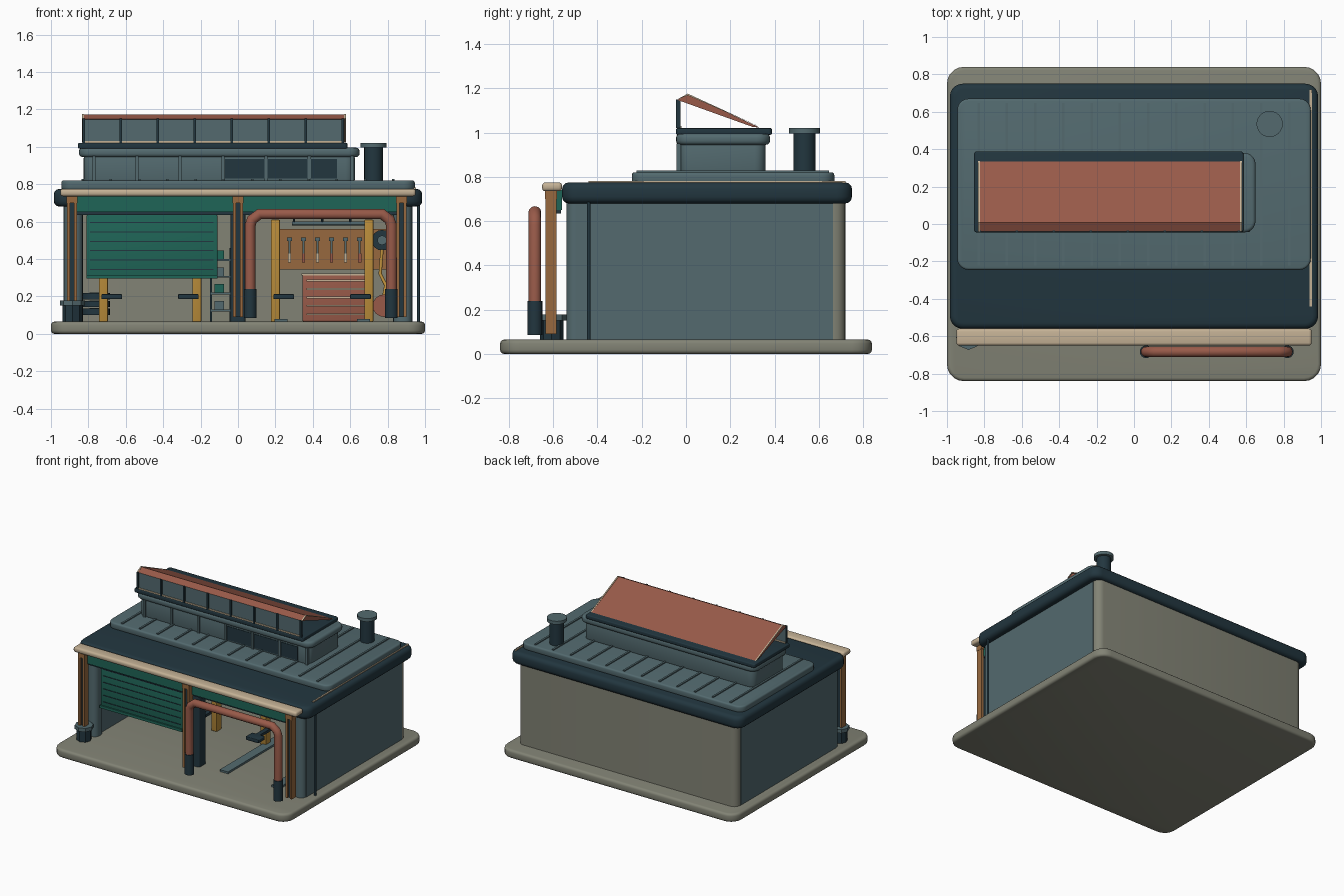
import bpy
import bmesh
import math
from mathutils import Vector, Matrix

start_cube = bpy.data.objects.get("Cube")
if start_cube:
    bpy.data.objects.remove(start_cube, do_unlink=True)


def material(name, code):
    def linear(v):
        return v / 12.92 if v <= 0.04045 else ((v + 0.055) / 1.055) ** 2.4
    rgb = [linear(v / 255) for v in bytes.fromhex(code)]
    mat = bpy.data.materials.new(name)
    mat.use_nodes = True
    mat.diffuse_color = (*rgb, 1)
    shader = mat.node_tree.nodes["Principled BSDF"]
    shader.inputs["Base Color"].default_value = (*rgb, 1)
    shader.inputs["Roughness"].default_value = 0.8
    return mat


slate = material("slate blue", "536a6f")
dark = material("dark blue", "22363f")
concrete = material("warm concrete", "828375")
red = material("brick red", "985a49")
green = material("workshop green", "1f6557")
cream = material("cream trim", "c4b195")
wood = material("wood brown", "97693f")
yellow = material("lift yellow", "b98c3a")


def finish(name, bm, mat):
    bmesh.ops.recalc_face_normals(bm, faces=bm.faces)
    mesh = bpy.data.meshes.new(name)
    bm.to_mesh(mesh)
    bm.free()
    mesh.materials.append(mat)
    mesh.shade_smooth()
    mesh.set_sharp_from_angle(angle=math.radians(35))
    obj = bpy.data.objects.new(name, mesh)
    bpy.context.collection.objects.link(obj)
    return obj


def box(name, mat, xs, ys, zs, corner=0, edge=0):
    """Box from ranges, with rounded upright corners and softened rims."""
    bm = bmesh.new()
    bmesh.ops.create_cube(bm, size=1)
    for v in bm.verts:
        v.co = [r[0] if c < 0 else r[1] for c, r in zip(v.co, (xs, ys, zs))]
    if corner:
        upright = [e for e in bm.edges if abs(e.verts[0].co.z - e.verts[1].co.z) > 1e-4]
        bmesh.ops.bevel(bm, geom=upright, offset=corner, segments=5, profile=0.5, affect='EDGES')
    if edge:
        bm.normal_update()
        rims = [e for e in bm.edges if e.calc_face_angle(0) > 1]
        bmesh.ops.bevel(bm, geom=rims, offset=edge, segments=3, profile=0.5, affect='EDGES')
    return finish(name, bm, mat)


def bar(name, mat, x, width, y, depth, zs, edge=0):
    """Upright or flat bar centred on x and y."""
    return box(name, mat, (x - width / 2, x + width / 2), (y - depth / 2, y + depth / 2), zs, 0, edge)


def rod(name, mat, a, b, radius, sides=16):
    a, b = Vector(a), Vector(b)
    turn = (b - a).to_track_quat('Z', 'Y').to_matrix().to_4x4()
    bm = bmesh.new()
    bmesh.ops.create_cone(bm, cap_ends=True, segments=sides, radius1=radius, radius2=radius,
                          depth=(b - a).length, matrix=Matrix.Translation((a + b) / 2) @ turn)
    return finish(name, bm, mat)


def prism(name, mat, profile, xs):
    """Extrude a y-z profile along x."""
    bm = bmesh.new()
    face = bm.faces.new([bm.verts.new((xs[0], y, z)) for y, z in profile])
    new = bmesh.ops.extrude_face_region(bm, geom=[face])["geom"]
    bmesh.ops.translate(bm, vec=(xs[1] - xs[0], 0, 0),
                        verts=[v for v in new if isinstance(v, bmesh.types.BMVert)])
    return finish(name, bm, mat)


def tube(name, mat, points, radius):
    curve = bpy.data.curves.new(name, 'CURVE')
    curve.dimensions = '3D'
    curve.bevel_depth = radius
    curve.bevel_resolution = 4
    curve.use_fill_caps = True
    line = curve.splines.new('POLY')
    line.points.add(len(points) - 1)
    for p, co in zip(line.points, points):
        p.co = (*co, 1)
    line.use_smooth = True
    curve.materials.append(mat)
    obj = bpy.data.objects.new(name, curve)
    bpy.context.collection.objects.link(obj)


floor = .065

# Ground slab and walls
box("base_slab", concrete, (-1, 1), (-.84, .84), (0, floor), .09, .018)
box("back_wall", concrete, (-.93, .93), (.6, .72), (floor, .7), .05)
for side, label in ((-1, "right"), (1, "left")):
    box(label + "_wall", slate, sorted((side * .85, side * .932)), (-.5, .665), (floor, .7))
    box(label + "_wall_end", slate, sorted((side * .83, side * .93)), (-.54, -.44), (floor, .7), .04)
rod("downspout", dark, (.965, -.44, floor), (.965, -.44, .7), .008)

# Main roof
box("roof_slab", dark, (-.985, .985), (-.56, .75), (.68, .775), .07, .03)
box("roof_deck", slate, (-.945, .945), (-.245, .67), (.77, .82), .06, .012)
for i in range(12):
    bar("roof_rib", slate, (i - 5.5) * .151, .014, .212, .87, (.815, .828))
bar("roof_edge_trim", cream, .945, .012, .14, 1.16, (.77, .782))

# Front fascia and gutter
box("gutter", cream, (-.95, .95), (-.65, -.56), (.735, .775), 0, .015)
box("fascia", green, (-.88, .88), (-.6, -.56), (.65, .74))
box("fascia_rail", dark, (-.88, .88), (-.585, -.565), (.635, .652))

# Front posts: two wooden strips with a dark core
for x in (-.888, 0, .875):
    for offset in (-.019, .019):
        bar("post_strip", wood, x + offset, .016, -.61, .05, (.09, .735))
    bar("post_core", dark, x, .024, -.605, .03, (.09, .735))
    bar("post_head", wood, x, .058, -.61, .054, (.7, .735))
box("center_pillar", dark, (-.04, .04), (-.53, -.44), (floor, .69), .015)
rod("planter", dark, (-.885, -.607, floor), (-.885, -.607, .15), .053, 8)
rod("planter_rim", slate, (-.885, -.607, .15), (-.885, -.607, .178), .066, 8)

# Red guard arch
tube("guard_arch", red, [(.065, -.683, .1), (.065, -.683, .58), (.075, -.683, .61), (.115, -.683, .64),
     (.77, -.683, .64), (.81, -.683, .61), (.82, -.683, .58), (.82, -.683, .1)], .029)
for x in (.065, .82):
    rod("arch_sleeve", dark, (x, -.683, .085), (x, -.683, .24), .034)

# Half open slatted door
box("door_panel", green, (-.81, -.11), (-.515, -.49), (.3, .635), 0, .006)
for i in range(6):
    box("door_slat_line", dark, (-.79, -.13), (-.519, -.51), (.342 + i * .05, .347 + i * .05))
box("door_bottom_rail", green, (-.81, -.11), (-.525, -.485), (.295, .315))

# Vehicle lifts
for center in (-.47, .45):
    for side in (-1, 1):
        x = center + side * .25
        bar("lift_post", yellow, x, .048, .05, .06, (floor, .61), .005)
        bar("lift_arm", dark, x - side * .04, .035, -.06, .2, (.19, .21))
        bar("lift_pad", dark, x - side * .045, .11, -.14, .08, (.185, .212), .005)
for x in (.23, .67):
    bar("floor_track", slate, x, .07, -.17, .66, (floor, .08))

# Tool wall
box("tool_board", wood, (.22, .8), (.575, .6), (.345, .56))
for i in range(6):
    x = .275 + i * .075
    bar("tool_shaft", slate, x, .012, .565, .012, (.42, .51))
    bar("tool_grip", red if i % 2 else cream, x, .018, .562, .018, (.38, .43))
    bar("tool_head", slate, x, .028, .563, .016, (.495, .515))
rod("shop_light", slate, (.29, .35, .59), (.68, .35, .59), .01)
for x in (.3, .45, .6):
    rod("light_hanger", dark, (x, .35, .59), (x, .35, .69), .006, 8)

# Drawer cabinet
box("drawer_cabinet", red, (.345, .71), (.4, .59), (floor, .32), 0, .008)
for i in range(5):
    bar("drawer_handle", cream, .5275, .32, .395, .016, (.1 + i * .045, .109 + i * .045))
box("cabinet_top", cream, (.34, .715), (.395, .595), (.312, .322))

# Compressor and hose reel
rod("air_tank", red, (.78, .35, .15), (.78, .56, .15), .06)
rod("hose_reel", dark, (.77, .54, .5), (.77, .6, .5), .055)
rod("reel_hub", slate, (.77, .53, .5), (.77, .6, .5), .025)
tube("air_hose", yellow, [(.77, .53, .45), (.76, .52, .32), (.79, .5, .26), (.78, .45, .2)], .009)

# Shelf and tyre stack
for x in (-.145, -.04):
    bar("shelf_upright", dark, x, .012, .5, .15, (floor, .46))
for i in range(4):
    bar("shelf_board", slate, -.092, .11, .5, .16, (.12 + i * .09, .13 + i * .09))
    bar("shelf_box", slate if i % 2 == 0 else green, -.1, .05, .48, .08, (.13 + i * .09, .175 + i * .09))
for i in range(3):
    z = .1 + i * .042
    rod("tyre", dark, (-.76, .42, z), (-.76, .42, z + .034), .075, 24)
    rod("tyre_hub", slate, (-.76, .42, z), (-.76, .42, z + .037), .035)

# Raised lantern on the roof
box("lantern_body", slate, (-.825, .625), (-.03, .36), (.815, .95), .05, .01)
box("lantern_band", slate, (-.85, .65), (-.045, .38), (.945, .995), .06, .018)
box("lantern_ledge", dark, (-.855, .585), (-.045, .388), (.99, 1.02), .015, .006)
box("lantern_dark_pane", dark, (-.07, .53), (-.034, -.028), (.83, .935))
for i in range(7):
    bar("lantern_rib", slate, -.77 + i * .23, .018, -.032, .02, (.82, .95))

# Skylight windows and sloping roof
box("skylight_glass", slate, (-.83, .565), (-.034, -.024), (1.02, 1.15))
box("skylight_sill", cream, (-.83, .565), (-.039, -.02), (1.02, 1.03))
for i in range(8):
    bar("skylight_mullion", dark, -.825 + i * .198, .014, -.035, .02, (1.02, 1.15))
slope = [(-.04, 1.148), (.008, 1.172), (.335, 1.022), (.3, 1.026)]
prism("skylight_roof", red, slope, (-.83, .57))
for x in (-.833, .567):
    prism("skylight_edge", cream, [(-.04, 1.15), (.008, 1.176), (.338, 1.024), (.008, 1.168)], (x, x + .01))

# Chimney
rod("chimney", dark, (.725, .535, .81), (.725, .535, 1), .05, 24)
rod("chimney_cap", slate, (.725, .535, .995), (.725, .535, 1.02), .07, 24)
